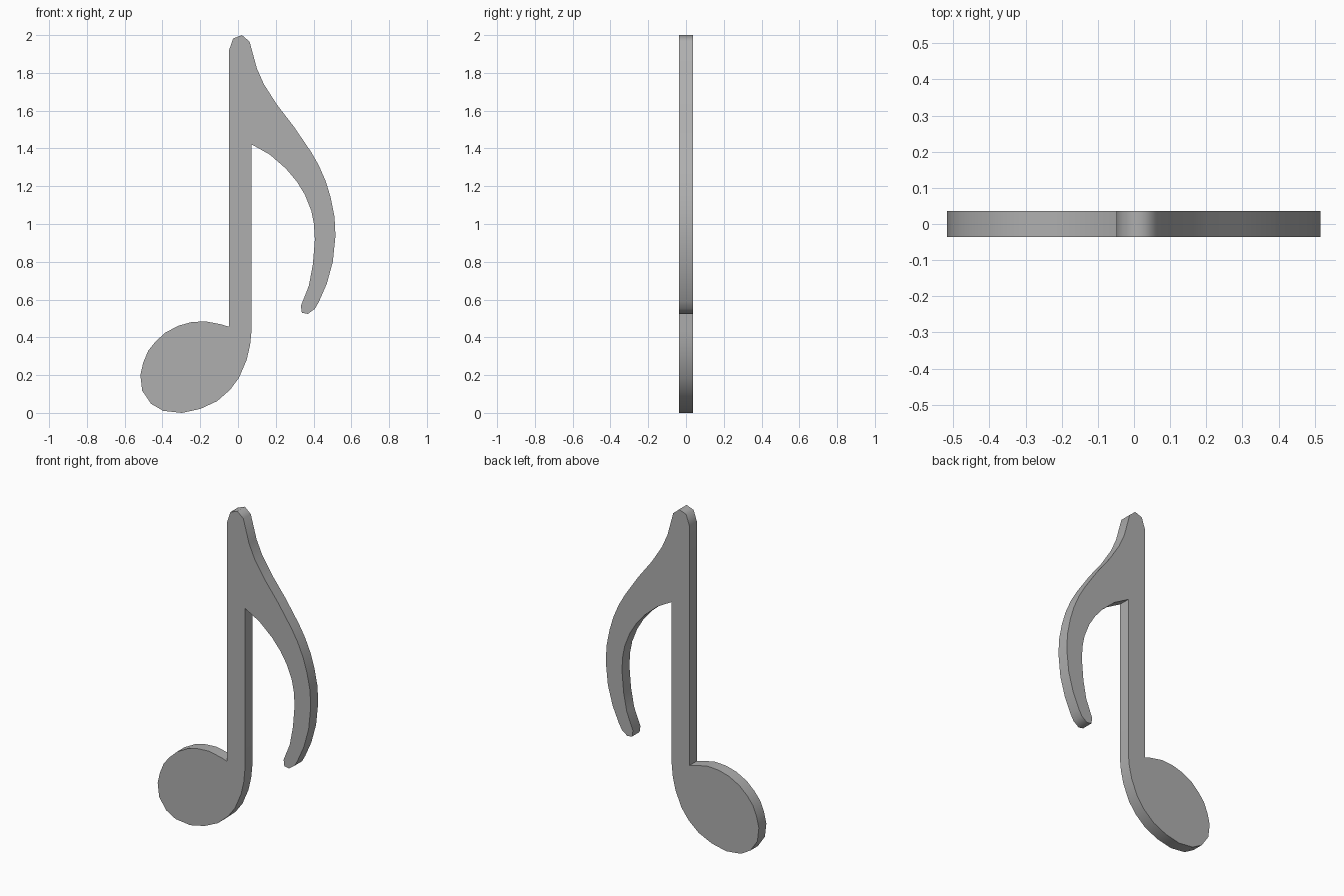
import bpy, bmesh, math

if "Cube" in bpy.data.objects:
    bpy.data.objects.remove(bpy.data.objects["Cube"])

HALF_DEPTH = 0.036

# Stem: left edge and rounded tip
stem_tip = [(-.048, .456), (-.048, 1.918), (-.026, 1.982), (.021, 2.0), (.061, 1.966)]

# Flag: outer sweep, blunt end, inner sweep back to the stem
flag_outer = [(.10, 1.823), (.137, 1.74), (.206, 1.632), (.296, 1.515), (.386, 1.383),
              (.428, 1.31), (.465, 1.225), (.491, 1.139), (.511, 1.038), (.516, .938),
              (.502, .80), (.47, .683), (.428, .588)]
flag_end = [(.407, .551), (.37, .524), (.338, .53), (.333, .567)]
flag_inner = [(.375, .673), (.396, .784), (.407, .917), (.402, 1.0), (.388, 1.07),
              (.354, 1.155), (.312, 1.224), (.254, 1.293), (.169, 1.367), (.071, 1.422)]

# Note head: tilted oval flowing out of the stem's right edge
head = [(.071, .43), (.064, .36), (.046, .281), (.005, .185), (-.042, .122), (-.111, .062),
        (-.2, .021), (-.297, 0), (-.396, .011), (-.46, .048), (-.507, .117),
        (-.517, .2), (-.502, .265), (-.476, .328), (-.438, .376), (-.386, .424),
        (-.317, .461), (-.248, .48), (-.174, .485), (-.09, .469)]

outline = stem_tip + flag_outer + flag_end + flag_inner + head

# Extrude the outline into a flat plate
bm = bmesh.new()
face = bm.faces.new([bm.verts.new((x, -HALF_DEPTH, z)) for x, z in outline])
result = bmesh.ops.extrude_face_region(bm, geom=[face], use_keep_orig=True)
moved = [v for v in result["geom"] if isinstance(v, bmesh.types.BMVert)]
bmesh.ops.translate(bm, verts=moved, vec=(0, 2 * HALF_DEPTH, 0))
bmesh.ops.recalc_face_normals(bm, faces=bm.faces)
bmesh.ops.triangulate(bm, faces=[f for f in bm.faces if len(f.verts) > 4])

mesh = bpy.data.meshes.new("eighth_note")
bm.to_mesh(mesh)
bm.free()
note = bpy.data.objects.new("eighth_note", mesh)
bpy.context.collection.objects.link(note)

# Dark grey finish
grey = bpy.data.materials.new("dark_grey")
grey.diffuse_color = (.43, .43, .43, 1)
grey.use_nodes = True
grey.node_tree.nodes["Principled BSDF"].inputs["Base Color"].default_value = grey.diffuse_color
mesh.materials.append(grey)

# Smooth rim, crisp front and back edges
bpy.context.view_layer.objects.active = note
note.select_set(True)
bpy.ops.object.shade_smooth_by_angle(angle=math.radians(65))
